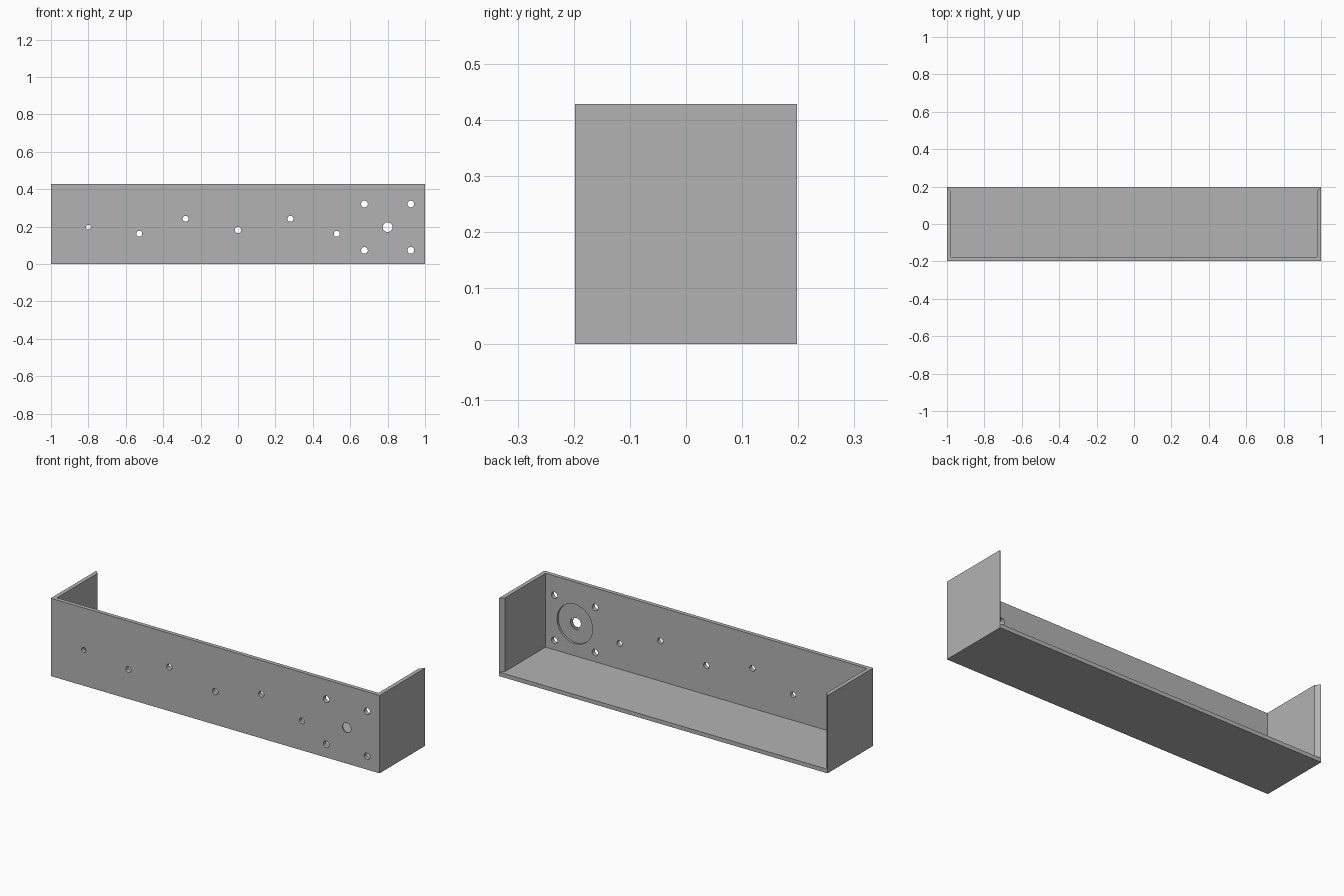
import bpy, bmesh, math
from mathutils import Matrix

if "Cube" in bpy.data.objects:
    bpy.data.objects.remove(bpy.data.objects["Cube"], do_unlink=True)

HALF_DEPTH, HEIGHT, WALL = 0.198, 0.428, 0.022
INNER_FRONT = -HALF_DEPTH + WALL

grey = bpy.data.materials.new("metal_grey")
grey.use_nodes = True
grey.diffuse_color = (0.45, 0.45, 0.45, 1)
grey.node_tree.nodes["Principled BSDF"].inputs["Base Color"].default_value = grey.diffuse_color


def prism(name, outline, bottom, top):
    """Extrude an outline in the ground plane from bottom to top."""
    bm = bmesh.new()
    face = bm.faces.new([bm.verts.new((x, y, bottom)) for x, y in outline])
    extruded = bmesh.ops.extrude_face_region(bm, geom=[face])["geom"]
    verts = [v for v in extruded if isinstance(v, bmesh.types.BMVert)]
    bmesh.ops.translate(bm, verts=verts, vec=(0, 0, top - bottom))
    bmesh.ops.recalc_face_normals(bm, faces=bm.faces)
    return finish(name, bm)


def drill(name, x, z, radius, start, end, sides=32):
    """Cylinder along the depth axis, used as a cutter."""
    bm = bmesh.new()
    place = Matrix.Translation((x, (start + end) / 2, z)) @ Matrix.Rotation(math.pi / 2, 4, "X")
    bmesh.ops.create_cone(bm, cap_ends=True, segments=sides, radius1=radius,
                          radius2=radius, depth=end - start, matrix=place)
    return finish(name, bm)


def finish(name, bm):
    mesh = bpy.data.meshes.new(name)
    bm.to_mesh(mesh)
    bm.free()
    mesh.materials.append(grey)
    obj = bpy.data.objects.new(name, mesh)
    bpy.context.collection.objects.link(obj)
    return obj


def cut(target, cutter):
    mod = target.modifiers.new(cutter.name, "BOOLEAN")
    mod.operation, mod.solver, mod.object = "DIFFERENCE", "EXACT", cutter
    bpy.context.view_layer.objects.active = target
    bpy.ops.object.modifier_apply(modifier=mod.name)
    bpy.data.objects.remove(cutter, do_unlink=True)


# Tray: solid block
d = HALF_DEPTH
shell = prism("enclosure_tray", [(-1, -d), (1, -d), (1, d), (-1, d)], 0, HEIGHT)

# Cavity open at top and back, flaring so the side walls end in a bevel
e = 0.05
inner = 1 - WALL
half = [(inner, INNER_FRONT), (inner, d - WALL), (1 + e, d + e)]
outline = half + [(-x, y) for x, y in reversed(half)]
cut(shell, prism("cavity", outline, WALL, HEIGHT + e))

# Round recess behind the large hole, with a shallow counterbore
HUB = (0.8, 0.197)
cut(shell, drill("recess", *HUB, 0.108, INNER_FRONT - 0.012, 0, 64))
cut(shell, drill("counterbore", *HUB, 0.036, INNER_FRONT - 0.016, 0))

# Through holes in the front panel: x, z, radius
holes = [(*HUB, 0.026), (-0.8, 0.197, 0.013), (0, 0.182, 0.017)]
for side in (-1, 1):
    holes += [(side * 0.528, 0.162, 0.016), (side * 0.28, 0.242, 0.016)]
    holes += [(HUB[0] + side * 0.124, HUB[1] + up * 0.124, 0.018) for up in (-1, 1)]
for x, z, radius in holes:
    cut(shell, drill("hole", x, z, radius, -d - e, 0))

# Crisp panels with smooth bores
bpy.ops.object.select_all(action="DESELECT")
shell.select_set(True)
bpy.context.view_layer.objects.active = shell
bpy.ops.object.shade_smooth_by_angle(angle=math.radians(30))
